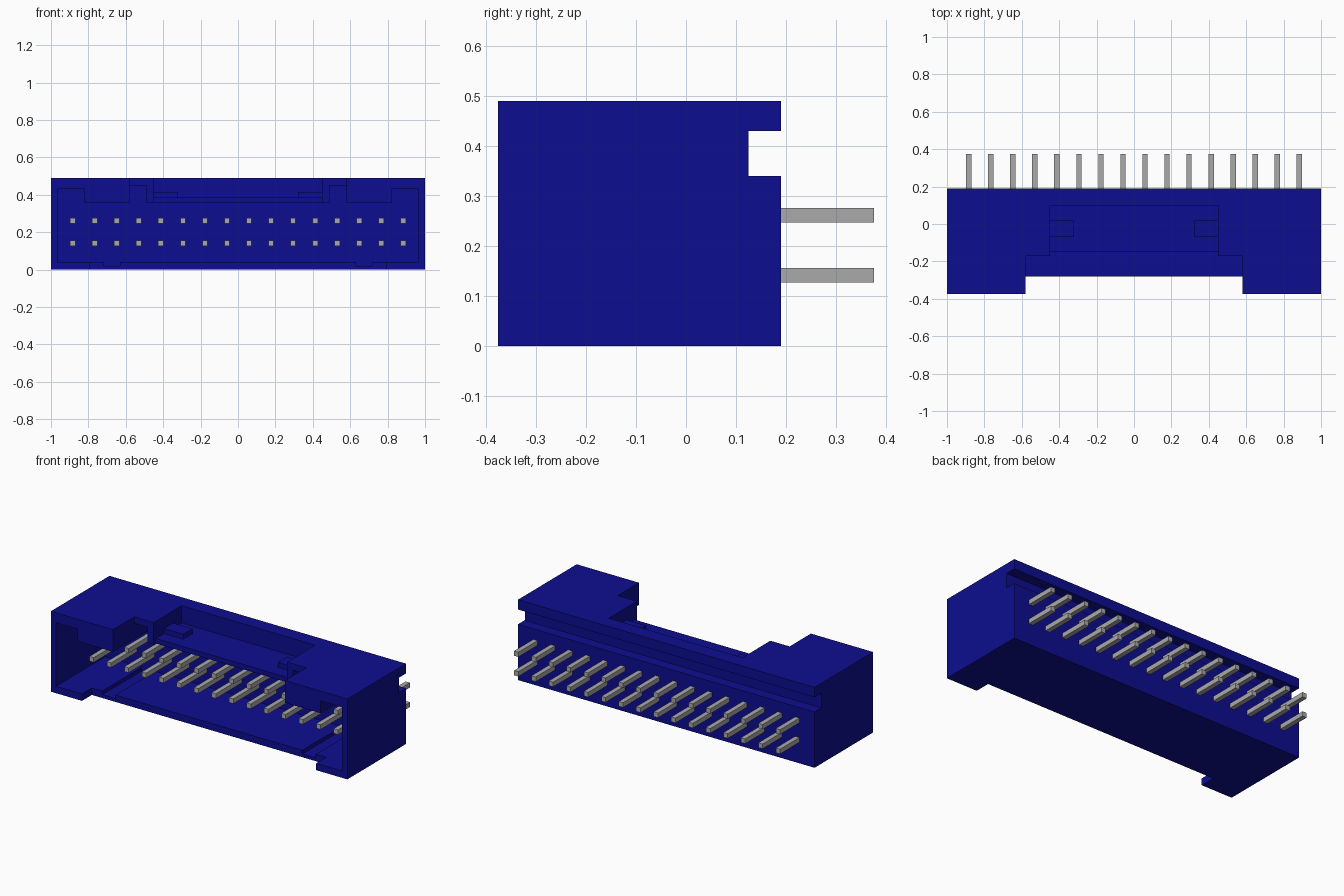
import bpy, bmesh

if "Cube" in bpy.data.objects:
    bpy.data.objects.remove(bpy.data.objects["Cube"], do_unlink=True)


def make_material(name, rgb, roughness=0.6):
    m = bpy.data.materials.new(name)
    m.use_nodes = True
    m.diffuse_color = (*rgb, 1)
    bsdf = m.node_tree.nodes["Principled BSDF"]
    bsdf.inputs["Base Color"].default_value = (*rgb, 1)
    bsdf.inputs["Roughness"].default_value = roughness
    return m


blue = make_material("blue plastic", (0.004, 0.004, 0.28))
grey = make_material("grey metal", (0.40, 0.40, 0.40))


def prism(name, profile, y0, y1, mat):
    """Extrude an x-z outline from y0 to y1."""
    bm = bmesh.new()
    face = bm.faces.new([bm.verts.new((x, y0, z)) for x, z in profile])
    out = bmesh.ops.extrude_face_region(bm, geom=[face])
    moved = [v for v in out["geom"] if isinstance(v, bmesh.types.BMVert)]
    bmesh.ops.translate(bm, verts=moved, vec=(0, y1 - y0, 0))
    bmesh.ops.recalc_face_normals(bm, faces=bm.faces)
    me = bpy.data.meshes.new(name)
    bm.to_mesh(me)
    bm.free()
    me.materials.append(mat)
    ob = bpy.data.objects.new(name, me)
    bpy.context.collection.objects.link(ob)
    return ob


def box(name, x0, x1, y0, y1, z0, z1, mat=blue):
    return prism(name, [(x0, z0), (x1, z0), (x1, z1), (x0, z1)], y0, y1, mat)


def cut(target, cutter):
    """Subtract the cutter from the target, then discard it."""
    cutter.hide_render = True
    mod = target.modifiers.new("cut", "BOOLEAN")
    mod.operation = "DIFFERENCE"
    mod.solver = "EXACT"
    mod.object = cutter
    bpy.context.view_layer.objects.active = target
    bpy.ops.object.modifier_apply(modifier=mod.name)
    bpy.data.objects.remove(cutter, do_unlink=True)


# Housing block
housing = box("housing", -1, 1, -0.375, 0.19, 0, 0.49)

# Front cavity with corner pockets, latch channels and floor grooves
half = [(0.49, 0.355), (0.49, 0.45), (0.58, 0.45), (0.58, 0.355),
        (0.82, 0.355), (0.82, 0.43), (0.965, 0.43), (0.965, 0.042),
        (0.72, 0.042), (0.72, 0.02), (0.63, 0.02), (0.63, 0.042)]
outline = half + [(-x, z) for x, z in reversed(half)]
cut(housing, prism("cavity_cutter", outline, -0.5, 0.10, blue))

# Key slot in the top: wide mouth, narrow throat, then window above the shelf
cut(housing, box("mouth_cutter", -0.58, 0.58, -0.5, -0.17, 0.3, 0.6))
cut(housing, box("throat_cutter", -0.45, 0.45, -0.3, -0.15, 0.3, 0.6))
cut(housing, box("window_cutter", -0.45, 0.45, -0.3, 0.10, 0.385, 0.6))

# Set-back front edge of the floor
cut(housing, box("floor_cutter", -0.79, 0.79, -0.5, -0.28, -0.1, 0.1))

# Groove along the back
cut(housing, box("groove_cutter", -1.1, 1.1, 0.125, 0.5, 0.34, 0.43))

# Small catches on the shelf
for side, x0, x1 in (("left", 0.32, 0.455), ("right", -0.455, -0.32)):
    box(f"{side}_catch", x0, x1, -0.07, 0.02, 0.38, 0.415)

# Two rows of square pins running through the back wall
r = 0.0145
for row, z in (("lower", 0.142), ("upper", 0.261)):
    for i in range(16):
        x = (i - 7.5) * 0.1177
        box(f"{row}_pin_{i + 1}", x - r, x + r, -0.15, 0.375, z - r, z + r, grey)
